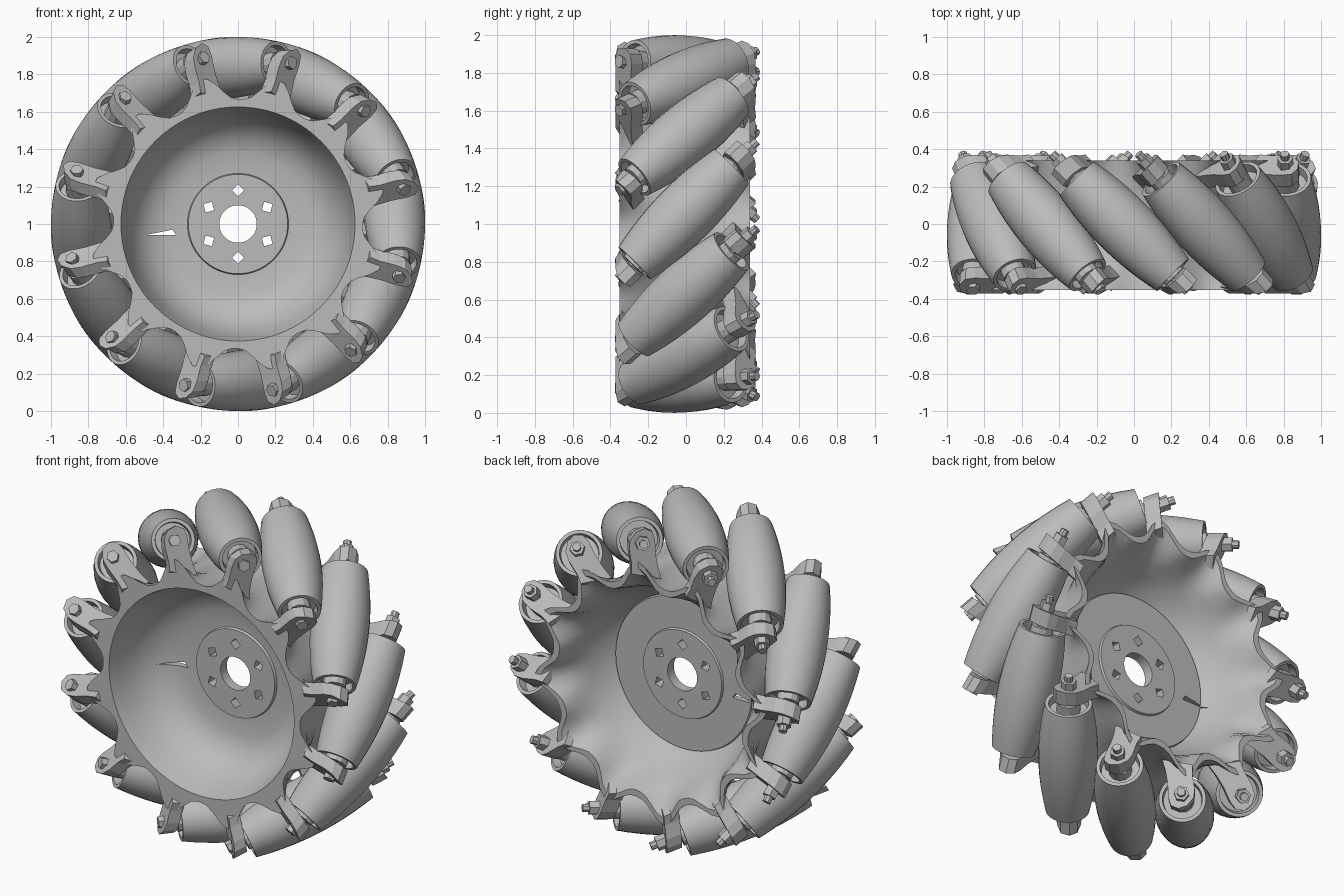
import bpy, bmesh, math
from mathutils import Matrix, Vector

cube = bpy.data.objects.get("Cube")
if cube:
    bpy.data.objects.remove(cube, do_unlink=True)

COUNT = 12
AXIS_R = 0.836                      # distance from wheel axis to roller axis
ROLLER_ENDS = (-0.385, 0.34)        # along the roller axis
FRONT_EAR = (-0.40, -0.485)         # lug extents along the roller axis
BACK_EAR = (0.355, 0.445)
Y_MAX = 0.372
START = math.radians(4.4)
ROLL_DIR = Vector((0, 1, 1)).normalized()
SIDE_DIR = Vector((0, 1, -1)).normalized()
CENTRE = Vector((AXIS_R, 0, 0))
LIFT = Matrix.Translation((0, 0, 1))

grey = bpy.data.materials.new("plain_grey")
grey.use_nodes = True
colour = (0.5, 0.5, 0.5, 1)
grey.diffuse_color = colour
grey.node_tree.nodes["Principled BSDF"].inputs["Base Color"].default_value = colour


def finish(name, bm, smooth=None):
    bmesh.ops.recalc_face_normals(bm, faces=bm.faces)
    mesh = bpy.data.meshes.new(name)
    bm.to_mesh(mesh)
    bm.free()
    mesh.materials.append(grey)
    obj = bpy.data.objects.new(name, mesh)
    bpy.context.collection.objects.link(obj)
    if smooth:
        bpy.ops.object.select_all(action='DESELECT')
        obj.select_set(True)
        bpy.context.view_layer.objects.active = obj
        bpy.ops.object.shade_smooth_by_angle(angle=math.radians(smooth))
    return obj


def prism(bm, first, second):
    """Join two matching outlines into a solid."""
    rings = [[bm.verts.new(p) for p in ring] for ring in (first, second)]
    for ring in rings:
        bm.faces.new(ring)
    for i in range(len(first)):
        j = (i + 1) % len(first)
        bm.faces.new((rings[0][i], rings[0][j], rings[1][j], rings[1][i]))


def lathe(bm, profile, segs, point, closed=False):
    """Spin (radius, height) pairs; point(r, h, angle) places each vertex."""
    rings = [[bm.verts.new(point(r, h, math.tau * i / segs)) for i in range(segs)]
             for r, h in profile]
    pairs = list(zip(rings, rings[1:] + rings[:1])) if closed else list(zip(rings, rings[1:]))
    for a, b in pairs:
        for i in range(segs):
            j = (i + 1) % segs
            bm.faces.new((a[i], a[j], b[j], b[i]))
    if not closed:
        bm.faces.new(rings[0])
        bm.faces.new(rings[-1])


def on_roller(r, s, t):
    return CENTRE + ROLL_DIR * s + Vector((1, 0, 0)) * (r * math.cos(t)) + SIDE_DIR * (r * math.sin(t))


def repeat(obj):
    """Place copies evenly round the wheel axis."""
    base = obj.name
    for k in range(COUNT):
        part = obj if k == 0 else obj.copy()
        if k:
            part.name = f"{base}_{k + 1}"
            bpy.context.collection.objects.link(part)
        part.matrix_world = LIFT @ Matrix.Rotation(-START - math.tau * k / COUNT, 4, 'Y')


# Barrel roller with recessed ends
low, high = ROLLER_ENDS
barrel = []
for i in range(13):
    s = low + (high - low) * i / 12
    barrel.append((1 - math.hypot(AXIS_R, s * math.sqrt(0.5)), s))
r_low, r_high = barrel[0][0], barrel[-1][0]
bm = bmesh.new()
lathe(bm, [(0.05, low + 0.05), (r_low - 0.025, low + 0.05), (r_low - 0.02, low)] + barrel
      + [(r_high - 0.02, high), (r_high - 0.025, high - 0.05), (0.05, high - 0.05)], 28, on_roller)
repeat(finish("roller", bm, 35))

# Axle through each roller, with nuts and a threaded tip at the back
bm = bmesh.new()
lathe(bm, [(0.065, FRONT_EAR[0]), (0.065, BACK_EAR[0])], 12, on_roller)
lathe(bm, [(0.035, -0.505), (0.035, FRONT_EAR[0])], 6, on_roller)
lathe(bm, [(0.042, BACK_EAR[0]), (0.042, 0.495)], 6, on_roller)
lathe(bm, [(0.024, BACK_EAR[0]), (0.024, 0.53)], 8, on_roller)
for v in bm.verts:
    v.co.y = max(-Y_MAX - 0.004, v.co.y)
repeat(finish("axle_bolt", bm))


# Lugs carrying the roller ends: rounded ear, neck, foot that is longer inboard
ear = [(0.078 * math.cos(t), 0.078 * math.sin(t))
       for t in (math.radians(a) for a in range(-100, 101, 40))]
outline = ear + [(-0.10, 0.072), (-0.18, 0.078), (-0.25, 0.09),
                 (-0.155, -0.08), (-0.10, -0.072)]
turns = {}
for name, extent, inboard in (("front_arm", FRONT_EAR, 1), ("back_arm", BACK_EAR, -1)):
    mid = CENTRE + ROLL_DIR * (sum(extent) / 2)
    radial = Vector((mid.x, 0, mid.z)).normalized()
    turns[name] = START + math.atan2(mid.z, mid.x)
    rings = []
    for s in extent:
        ring = [CENTRE + ROLL_DIR * s + radial * a + SIDE_DIR * (b * inboard) for a, b in outline]
        for p in ring:
            p.y = max(-Y_MAX, min(Y_MAX, p.y))
        rings.append(ring)
    bm = bmesh.new()
    prism(bm, *rings)
    repeat(finish(name, bm))

# Hub: thin dished web and drum; flat star at the front, flared star at the back
front = [(0.10, -0.025), (0.265, -0.025), (0.27, -0.008), (0.38, -0.012), (0.46, -0.04),
         (0.53, -0.10), (0.58, -0.19), (0.607, -0.29), (0.625, -0.352)]
outside = [(0.665, -0.352), (0.655, -0.28), (0.64, -0.15), (0.64, 0.15), (0.655, 0.27), (0.665, 0.34)]
back = [(0.625, 0.34), (0.607, 0.29), (0.582, 0.20), (0.55, 0.12), (0.50, 0.04), (0.465, 0.005),
        (0.46, 0.022), (0.27, 0.022), (0.265, 0.035), (0.10, 0.035)]


def on_hub(r, y, t):
    turn = turns["front_arm" if y < 0 else "back_arm"]
    peak = abs(math.cos(COUNT * (t - turn) / 2)) ** 3
    if y > 0 or r > 0.64:
        r += 1.2 * peak * max(0, abs(y) - 0.24)
    return Vector((r * math.cos(t), y, r * math.sin(t)))


bm = bmesh.new()
lathe(bm, front + outside + back, 120, on_hub, closed=True)
hub = finish("hub", bm, 30)
hub.matrix_world = LIFT

# Bolt holes round the centre, and a narrow wedge slot in the web
bm = bmesh.new()
for k in range(6):
    a = math.radians(30 + 60 * k)
    spot = Vector((0.18 * math.cos(a), 0, 0.18 * math.sin(a)))
    lathe(bm, [(0.033, -0.2), (0.033, 0.2)], 4,
          lambda r, y, t: spot + Vector((r * math.cos(t + a), y, r * math.sin(t + a))))
slot = ((-0.50, -0.06), (-0.35, -0.03), (-0.33, -0.06))
prism(bm, *([(x, y, z) for x, z in slot] for y in (-0.2, 0.2)))
cutter = finish("hole_cutter", bm)
cutter.matrix_world = LIFT
cutter.hide_render = True
cutter.hide_set(True)
cut = hub.modifiers.new("holes", 'BOOLEAN')
cut.operation = 'DIFFERENCE'
cut.solver = 'EXACT'
cut.object = cutter
